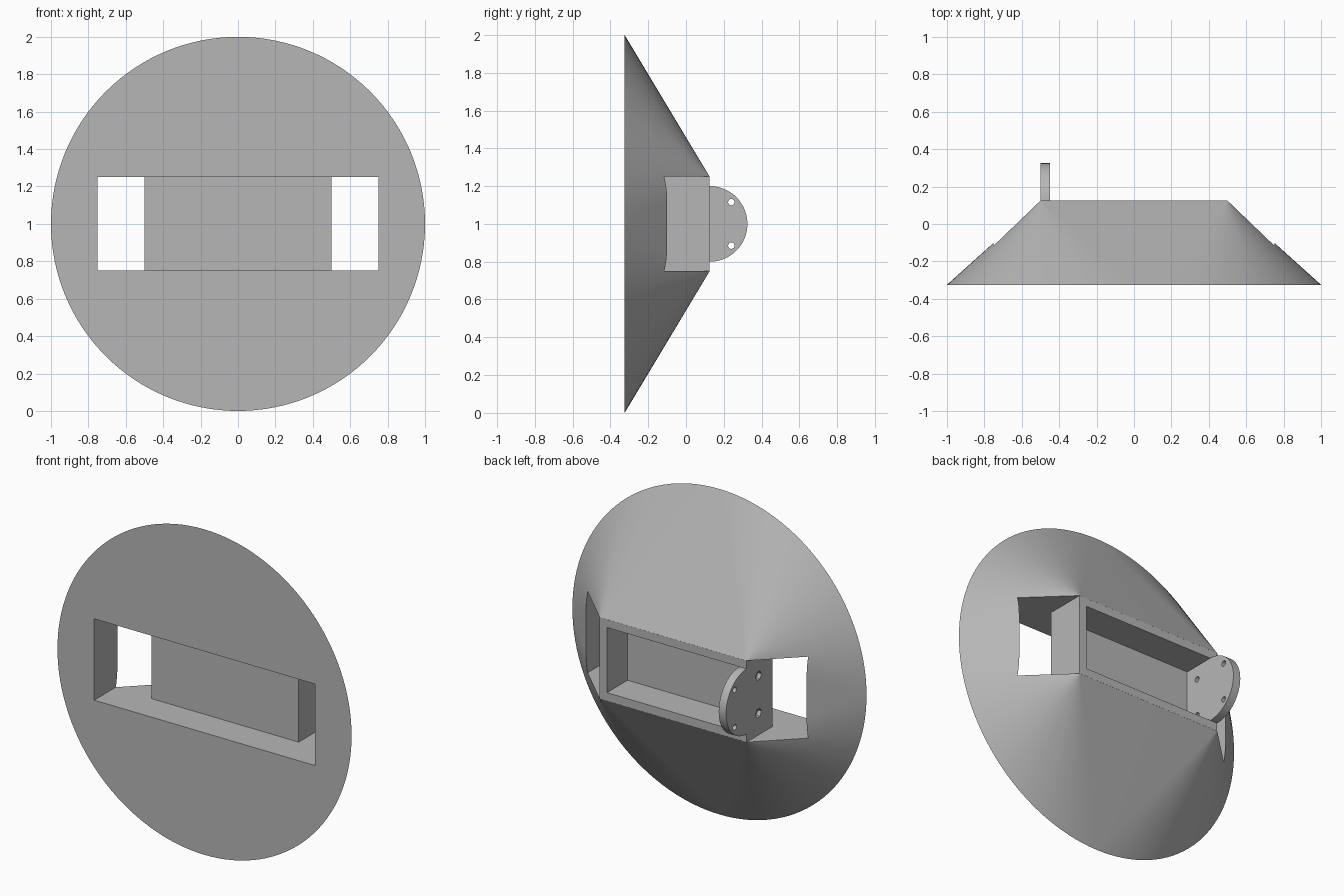
import bpy, bmesh, math
from mathutils import Matrix, Vector

if "Cube" in bpy.data.objects:
    bpy.data.objects.remove(bpy.data.objects["Cube"])

grey = bpy.data.materials.new("light grey")
grey.diffuse_color = (0.47, 0.47, 0.47, 1)
grey.use_nodes = True
grey.node_tree.nodes["Principled BSDF"].inputs["Base Color"].default_value = grey.diffuse_color

FRONT, BACK, MID = -0.325, 0.125, 1.0   # rim plane, tray rear plane, centre height


def make(name, bm):
    bmesh.ops.recalc_face_normals(bm, faces=bm.faces[:])
    me = bpy.data.meshes.new(name)
    bm.to_mesh(me)
    bm.free()
    me.materials.append(grey)
    ob = bpy.data.objects.new(name, me)
    bpy.context.collection.objects.link(ob)
    return ob


def box(name, lo, hi):
    bm = bmesh.new()
    lo, hi = Vector(lo), Vector(hi)
    bmesh.ops.create_cube(bm, size=1, matrix=Matrix.Translation((lo + hi) / 2)
                          @ Matrix.Diagonal((*(hi - lo), 1)))
    return make(name, bm)


def rod(name, x0, x1, y, z, r, sides):
    # cylinder lying along x
    bm = bmesh.new()
    bmesh.ops.create_cone(bm, cap_ends=True, segments=sides, radius1=r, radius2=r,
                          depth=x1 - x0, matrix=Matrix.Translation(((x0 + x1) / 2, y, z))
                          @ Matrix.Rotation(math.pi / 2, 4, 'Y'))
    return make(name, bm)


def cut(ob, cutter):
    mod = ob.modifiers.new("cut", 'BOOLEAN')
    mod.operation, mod.solver, mod.object = 'DIFFERENCE', 'EXACT', cutter
    bpy.context.view_layer.objects.active = ob
    bpy.ops.object.modifier_apply(modifier=mod.name)
    bpy.data.objects.remove(cutter)


def smooth(ob):
    bpy.ops.object.select_all(action='DESELECT')
    ob.select_set(True)
    bpy.context.view_layer.objects.active = ob
    bpy.ops.object.shade_smooth_by_angle(angle=math.radians(20))


# Shroud: hull from the round rim to the rectangular rear, with a slot through it
bm = bmesh.new()
N = 128
for i in range(N):
    a = 2 * math.pi * i / N
    bm.verts.new((math.cos(a), FRONT, MID + math.sin(a)))
for sx in (-1, 1):
    for sz in (-1, 1):
        bm.verts.new((sx * 0.5, BACK, MID + sz * 0.25))
bmesh.ops.convex_hull(bm, input=bm.verts[:])
bmesh.ops.dissolve_limit(bm, angle_limit=0.002, verts=bm.verts[:], edges=bm.edges[:])
shroud = make("shroud", bm)
cut(shroud, box("slot_cutter", (-0.75, -0.6, MID - 0.2503), (0.75, 0.4, MID + 0.2503)))
smooth(shroud)

# Tray: box in the slot, open at the rear
tray = box("tray", (-0.5, -0.125, MID - 0.25), (0.5, BACK, MID + 0.25))
cut(tray, box("tray_cutter", (-0.45, -0.075, MID - 0.2), (0.45, 0.3, MID + 0.2)))

# Ear: half-round plate standing on one tray end wall
bm = bmesh.new()
arc = [(-math.pi / 2 + math.pi * i / 40) for i in range(41)]
face = bm.faces.new([bm.verts.new((-0.5, BACK + 0.2 * math.cos(a), MID + 0.2 * math.sin(a)))
                     for a in arc])
ext = bmesh.ops.extrude_face_region(bm, geom=[face])
bmesh.ops.translate(bm, vec=(0.05, 0, 0),
                    verts=[v for v in ext["geom"] if isinstance(v, bmesh.types.BMVert)])
ear = make("mounting_ear", bm)

# Screw holes: two in the ear, two in the tray wall with hex nut pockets
for s in (-1, 1):
    z = MID + s * 0.115
    cut(ear, rod("hole_cutter", -0.6, -0.4, BACK + 0.115, z, 0.017, 24))
    cut(tray, rod("hole_cutter", -0.6, -0.4, BACK - 0.115, z, 0.017, 24))
    cut(tray, rod("nut_cutter", -0.6, -0.475, BACK - 0.115, z, 0.029, 6))
smooth(ear)
smooth(tray)
